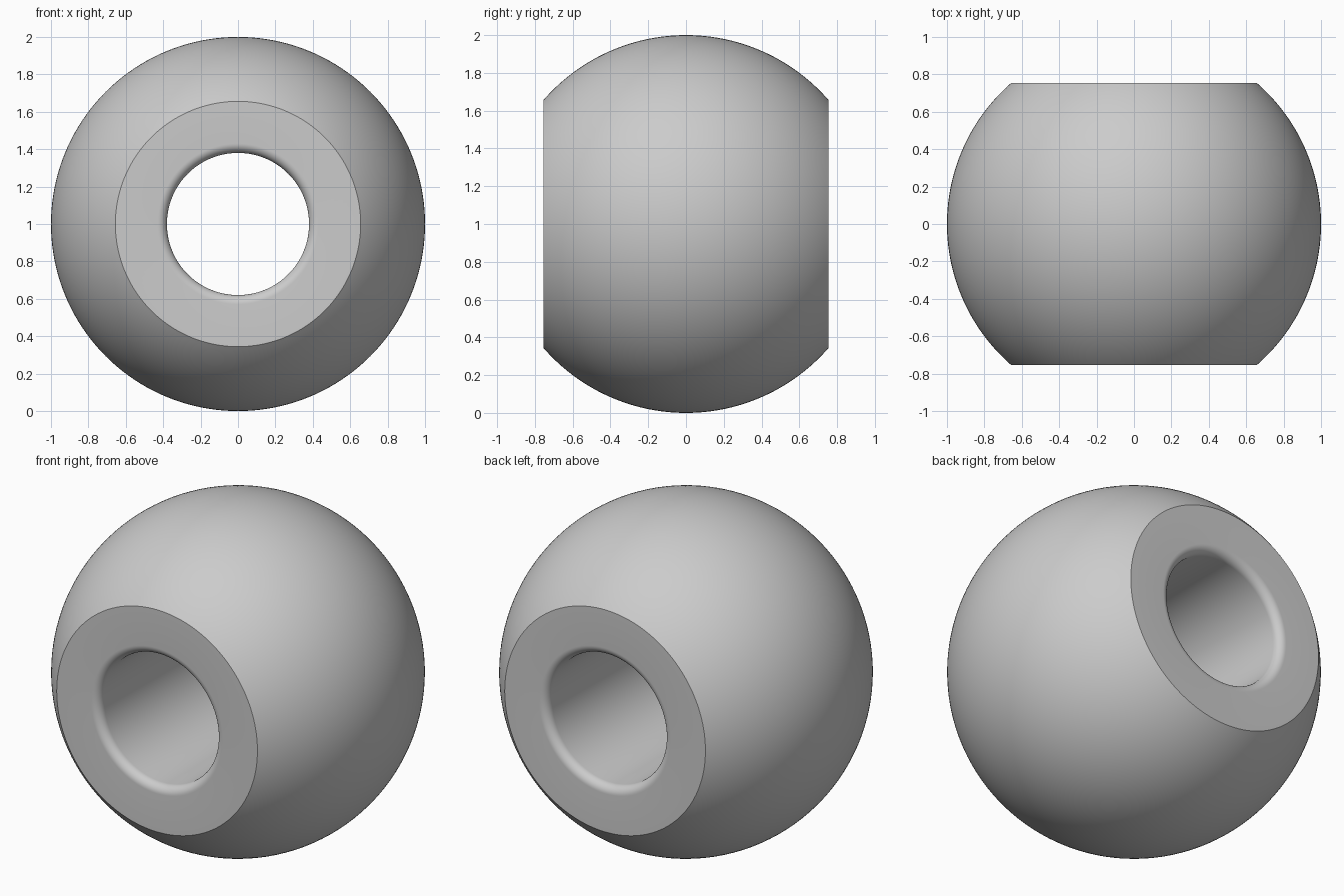
import bpy, bmesh
from math import asin, sin, cos, pi, radians

if "Cube" in bpy.data.objects:
    bpy.data.objects.remove(bpy.data.objects["Cube"])

R, HALF, HOLE, FILLET = 1.0, 0.755, 0.38, 0.05
SEGMENTS, ARC_STEPS, FILLET_STEPS = 160, 64, 10

# Closed cross-section as (radius, y): ball arc, then bore with rounded mouths
a = asin(HALF / R)
profile = []
for i in range(ARC_STEPS + 1):
    t = -a + 2 * a * i / ARC_STEPS
    profile.append((R * cos(t), R * sin(t)))
mouth = []
for i in range(FILLET_STEPS + 1):
    t = pi / 2 * (1 + i / FILLET_STEPS)
    mouth.append((HOLE + FILLET + FILLET * cos(t), HALF - FILLET + FILLET * sin(t)))
profile += mouth + [(r, -y) for r, y in reversed(mouth)]

# Bead: revolve the cross-section around the y axis
bm = bmesh.new()
rings = []
for s in range(SEGMENTS):
    p = 2 * pi * s / SEGMENTS
    rings.append([bm.verts.new((r * cos(p), y, R + r * sin(p))) for r, y in profile])
n = len(profile)
for s in range(SEGMENTS):
    q, w = rings[s], rings[(s + 1) % SEGMENTS]
    for i in range(n):
        j = (i + 1) % n
        bm.faces.new((q[i], q[j], w[j], w[i]))
bmesh.ops.recalc_face_normals(bm, faces=bm.faces)
mesh = bpy.data.meshes.new("bead")
bm.to_mesh(mesh)
bm.free()

bead = bpy.data.objects.new("bead", mesh)
bpy.context.collection.objects.link(bead)
bpy.context.view_layer.objects.active = bead
bead.select_set(True)
bpy.ops.object.shade_smooth_by_angle(angle=radians(30))
